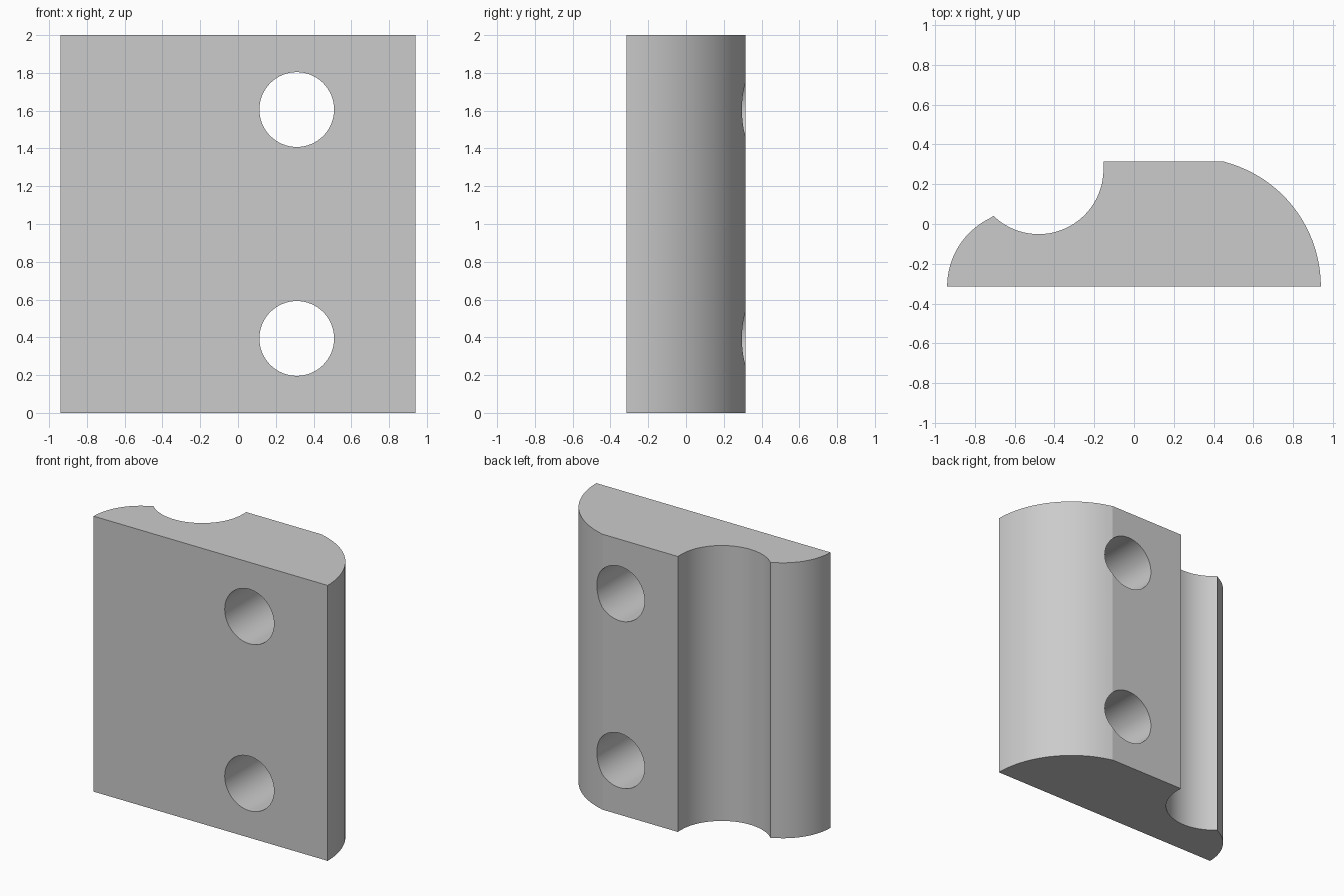
import bpy, bmesh
from math import radians, sin, cos, atan2, pi

if "Cube" in bpy.data.objects:
    bpy.data.objects.remove(bpy.data.objects["Cube"], do_unlink=True)

HEIGHT, FRONT, BACK = 2.0, -0.314, 0.314

grey = bpy.data.materials.new("plain grey")
grey.use_nodes = True
grey.diffuse_color = (0.6, 0.6, 0.6, 1)
grey.node_tree.nodes["Principled BSDF"].inputs["Base Color"].default_value = (0.6, 0.6, 0.6, 1)


def arc(cx, cy, r, start, end, steps):
    """Points along an arc, angles in radians."""
    angles = [start + (end - start) * i / steps for i in range(steps + 1)]
    return [(cx + r * cos(a), cy + r * sin(a)) for a in angles]


# Profile: rounded right shoulder, flat back, round groove, rounded lip
shoulder = arc(0.293, FRONT, 0.647, 0, atan2(0.628, 0.16), 32)
shoulder[-1] = (shoulder[-1][0], BACK)
groove = arc(-0.48, 0.275, 0.326, 0, -atan2(0.235, -0.228), 40)
lip = arc(-0.559, FRONT, 0.381, atan2(0.354, -0.15), pi, 24)
profile = shoulder + [(groove[0][0], BACK)] + groove + lip[1:]

# Block extruded upward from the profile
bm = bmesh.new()
base = bm.faces.new([bm.verts.new((x, y, 0)) for x, y in profile])
top = bmesh.ops.extrude_face_region(bm, geom=[base])["geom"]
bmesh.ops.translate(bm, vec=(0, 0, HEIGHT),
                    verts=[v for v in top if isinstance(v, bmesh.types.BMVert)])
bmesh.ops.recalc_face_normals(bm, faces=bm.faces)
mesh = bpy.data.meshes.new("clamp_block")
bm.to_mesh(mesh)
bm.free()
block = bpy.data.objects.new("clamp_block", mesh)
bpy.context.collection.objects.link(block)
mesh.materials.append(grey)

# Two bolt holes drilled from front to back
for z in (0.394, HEIGHT - 0.394):
    bpy.ops.mesh.primitive_cylinder_add(vertices=64, radius=0.198, depth=2,
                                        location=(0.311, 0, z), rotation=(radians(90), 0, 0))
    cutter = bpy.context.object
    cutter.name = "hole_cutter"
    cutter.hide_render = True
    cutter.data.materials.append(grey)
    bpy.context.view_layer.objects.active = block
    drill = block.modifiers.new("bolt_hole", 'BOOLEAN')
    drill.operation, drill.solver, drill.object = 'DIFFERENCE', 'EXACT', cutter
    bpy.ops.object.modifier_apply(modifier=drill.name)
    bpy.data.objects.remove(cutter, do_unlink=True)

# Smooth curved walls, sharp corners
bpy.ops.object.select_all(action='DESELECT')
block.select_set(True)
bpy.context.view_layer.objects.active = block
bpy.ops.object.shade_smooth_by_angle(angle=radians(12))
